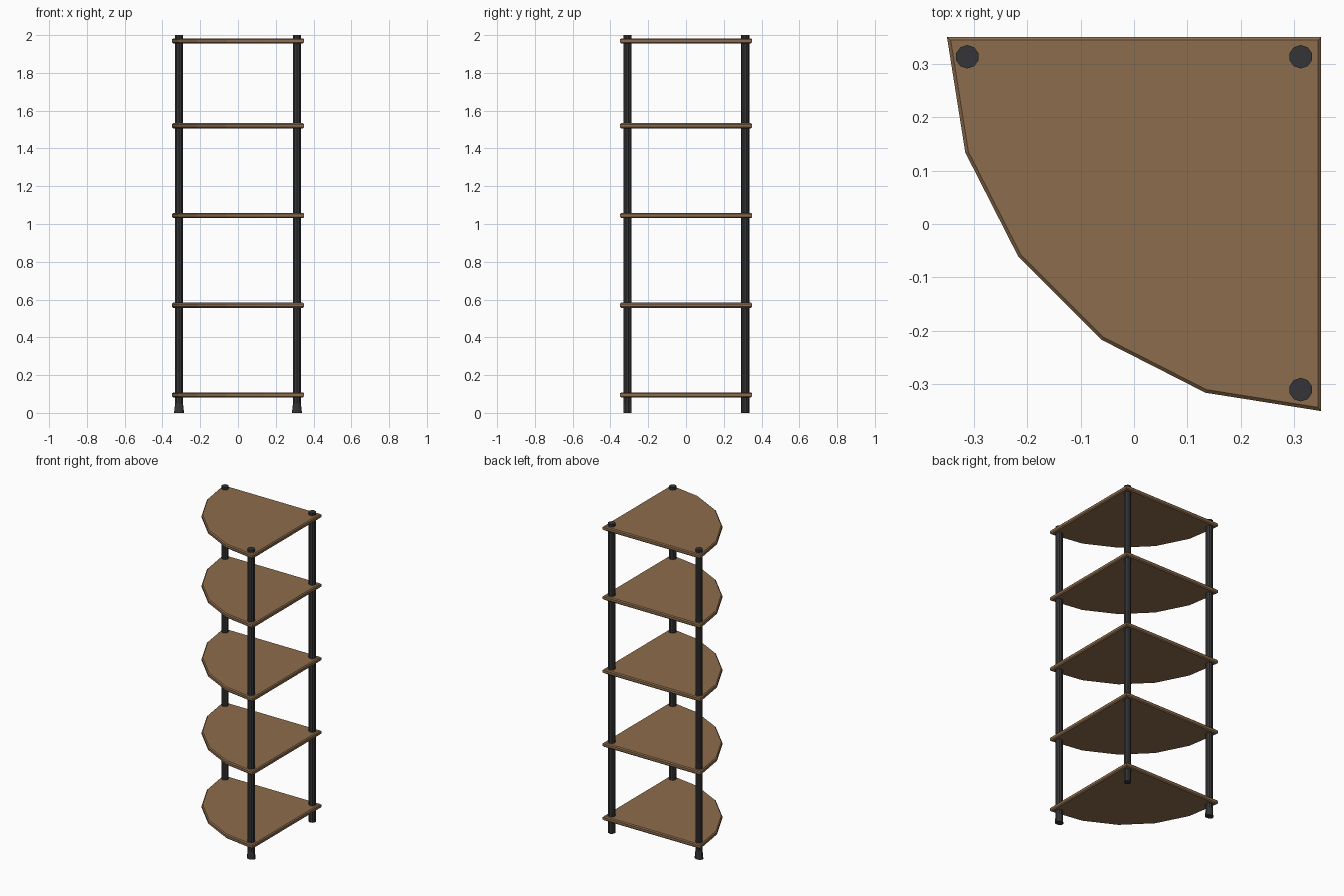
import bpy, bmesh, math

if "Cube" in bpy.data.objects:
    bpy.data.objects.remove(bpy.data.objects["Cube"])

def material(name, rgb):
    m = bpy.data.materials.new(name)
    m.diffuse_color = (*rgb, 1)
    m.use_nodes = True
    m.node_tree.nodes["Principled BSDF"].inputs["Base Color"].default_value = m.diffuse_color
    return m

wood = material("brown wood", (0.265, 0.150, 0.072))
metal = material("black metal", (0.036, 0.036, 0.038))

def finish(bm, name, mat):
    bmesh.ops.recalc_face_normals(bm, faces=bm.faces)
    me = bpy.data.meshes.new(name)
    bm.to_mesh(me)
    bm.free()
    me.materials.append(mat)
    ob = bpy.data.objects.new(name, me)
    bpy.context.collection.objects.link(ob)
    return ob

# Quarter-round shelf: corner at the back right, five straight segments in front
def shelf(name, z, thick=0.027, radius=0.70):
    bm = bmesh.new()
    pts = [(0.35, 0.35)]
    for i in range(6):
        a = math.radians(180 + 18 * i)
        pts.append((0.35 + radius * math.cos(a), 0.35 + radius * math.sin(a)))
    face = bm.faces.new([bm.verts.new((x, y, z - thick / 2)) for x, y in pts])
    top = bmesh.ops.extrude_face_region(bm, geom=[face])["geom"]
    bmesh.ops.translate(bm, vec=(0, 0, thick),
                        verts=[g for g in top if isinstance(g, bmesh.types.BMVert)])
    # small chamfer around the upper and lower rims
    rims = [e for e in bm.edges if abs(e.verts[0].co.z - e.verts[1].co.z) < 1e-5]
    bmesh.ops.bevel(bm, geom=rims, offset=0.006, segments=1, affect='EDGES')
    finish(bm, name, wood)

# Ten-sided post; rings are (height, x radius, y radius)
def post(name, x, y, flared, sides=10):
    foot = 0.028 if flared else 0.022
    rings = [(0, foot, 0.022), (0.05, 0.022, 0.022), (2.0, 0.022, 0.022)]
    bm = bmesh.new()
    loops = []
    for z, rx, ry in rings:
        loops.append([bm.verts.new((x + rx * math.sin(2 * math.pi * i / sides),
                                    y + ry * math.cos(2 * math.pi * i / sides), z))
                      for i in range(sides)])
    for lo, hi in zip(loops, loops[1:]):
        for i in range(sides):
            j = (i + 1) % sides
            bm.faces.new((lo[i], lo[j], hi[j], hi[i]))
    bm.faces.new(loops[0])
    bm.faces.new(loops[-1])
    finish(bm, name, metal)

for n, z in enumerate((0.095, 0.57, 1.045, 1.52, 1.969)):
    shelf(f"shelf_{n + 1}", z)

post("back_left_post", -0.312, 0.313, True)
post("back_right_post", 0.312, 0.313, False)
post("front_right_post", 0.312, -0.310, True)
